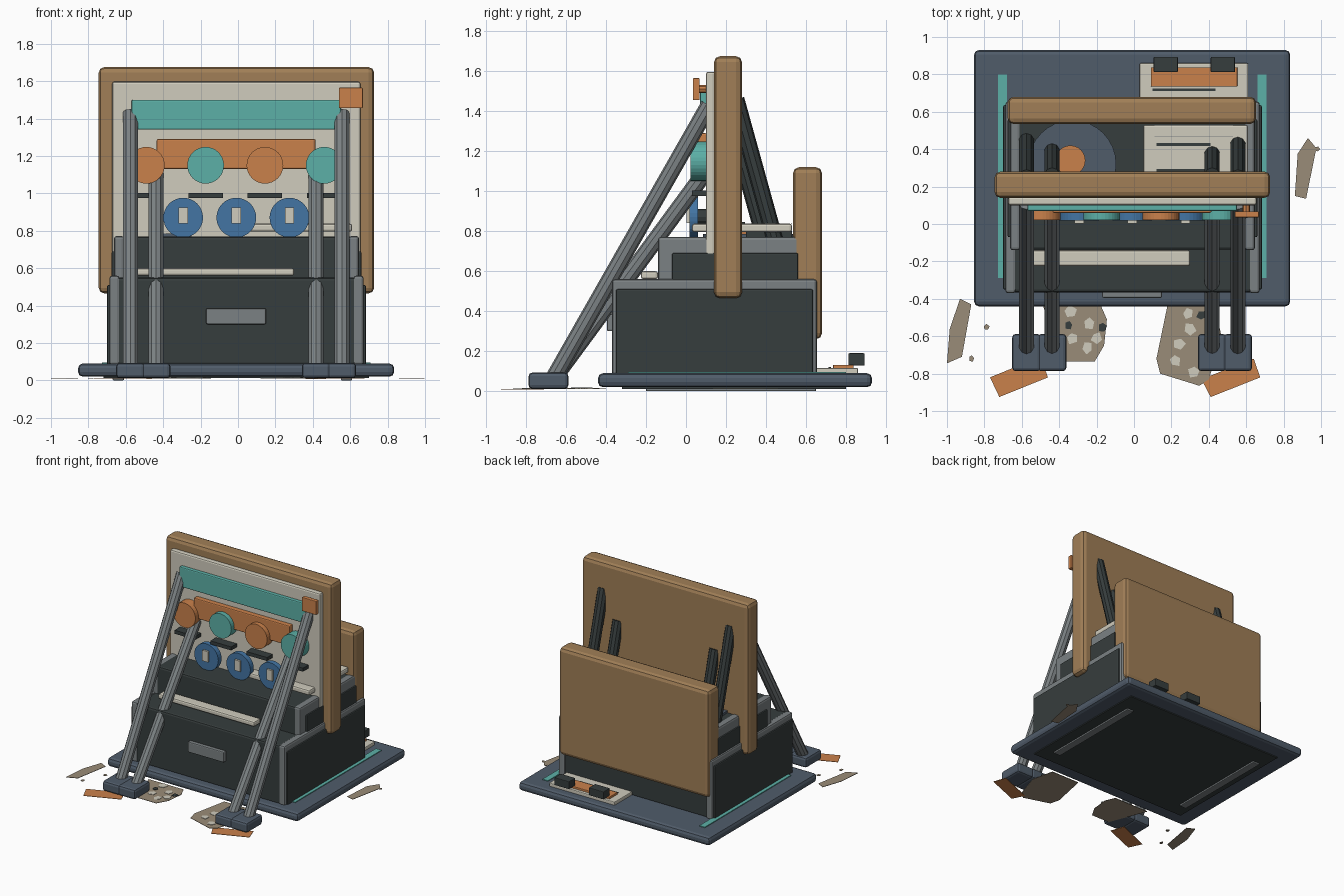
import bpy, bmesh, math, random
from mathutils import Vector

cube = bpy.data.objects.get("Cube")
if cube:
    bpy.data.objects.remove(cube, do_unlink=True)


def material(name, hex_code):
    srgb = [int(hex_code[i:i + 2], 16) / 255 for i in (0, 2, 4)]
    colour = [((c + 0.055) / 1.055) ** 2.4 for c in srgb] + [1]
    m = bpy.data.materials.new(name)
    m.use_nodes = True
    m.diffuse_color = colour
    m.node_tree.nodes["Principled BSDF"].inputs["Base Color"].default_value = colour
    return m


BROWN = material("cardboard brown", "a17f57")
CREAM = material("cream", "d0ccbd")
TEAL = material("teal", "5cb0a7")
ORANGE = material("orange", "ca814b")
BLUE = material("blue", "4375a4")
DARK = material("charcoal", "363d3d")
GREY = material("mid grey", "7b8183")
SLATE = material("slate", "505c6a")
PAPER = material("scrap paper", "9a8c78")


def finish(name, bm, mat, bevel=0.0):
    mesh = bpy.data.meshes.new(name)
    bmesh.ops.recalc_face_normals(bm, faces=bm.faces)
    bm.to_mesh(mesh)
    bm.free()
    mesh.materials.append(mat)
    ob = bpy.data.objects.new(name, mesh)
    bpy.context.collection.objects.link(ob)
    if bevel:
        mod = ob.modifiers.new("Bevel", "BEVEL")
        mod.width, mod.segments = bevel, 2
        mod.limit_method = "ANGLE"
    return ob


def box(name, mat, x, y, z, bevel=0.0):
    """Box from its x, y and z ranges."""
    bm = bmesh.new()
    bmesh.ops.create_cube(bm, size=1)
    for v in bm.verts:
        v.co = [(a + b) / 2 + c * (b - a) for (a, b), c in zip((x, y, z), v.co)]
    return finish(name, bm, mat, bevel)


def rod(name, mat, start, end, radius, sides, bevel=0.0):
    """Cylinder between two points."""
    a, b = Vector(start), Vector(end)
    bm = bmesh.new()
    bmesh.ops.create_cone(bm, cap_ends=True, segments=sides, radius1=radius,
                          radius2=radius, depth=(b - a).length)
    ob = finish(name, bm, mat, bevel)
    ob.location = (a + b) / 2
    ob.rotation_euler = (b - a).to_track_quat("Z", "Y").to_euler()
    return ob


def flat(name, mat, points, z):
    """Thin scrap lying flat."""
    bm = bmesh.new()
    face = bm.faces.new([bm.verts.new((px, py, z)) for px, py in points])
    top = bmesh.ops.extrude_face_region(bm, geom=[face])["geom"]
    for v in top:
        if isinstance(v, bmesh.types.BMVert):
            v.co.z += 0.003
    return finish(name, bm, mat)


# Base
box("base_slab", SLATE, (-0.855, 0.835), (-0.44, 0.93), (0.02, 0.09), 0.025)
box("underside_plate", DARK, (-0.72, 0.70), (-0.32, 0.8), (0.012, 0.03))
for side, x in (("right", -0.64), ("left", 0.58)):
    box(side + "_runner", GREY, (x - 0.03, x + 0.03), (-0.2, 0.65), (0, 0.02), 0.005)
for side, x in (("right", -0.703), ("left", 0.685)):
    box(side + "_base_stripe", TEAL, (x - 0.024, x + 0.024), (-0.29, 0.8), (0.088, 0.096))

# Stepped housing
box("lower_housing", DARK, (-0.65, 0.64), (-0.365, 0.64), (0.08, 0.55), 0.015)
box("upper_housing", DARK, (-0.63, 0.62), (-0.137, 0.57), (0.5, 0.768), 0.015)
for side, s in (("right", -1), ("left", 1)):
    def span(a, b):
        return sorted((s * a - 0.008, s * b - 0.008))
    box(side + "_cheek", GREY, span(0.625, 0.68), (-0.37, 0.655), (0.08, 0.56), 0.015)
    box(side + "_cheek_panel", DARK, span(0.67, 0.692), (-0.35, 0.635), (0.08, 0.51), 0.008)
    box(side + "_upper_cheek", GREY, span(0.6, 0.655), (-0.14, 0.57), (0.5, 0.772), 0.015)
    box(side + "_upper_panel", DARK, span(0.65, 0.667), (-0.07, 0.56), (0.5, 0.69), 0.006)
box("front_handle", GREY, (-0.17, 0.15), (-0.395, -0.36), (0.3, 0.385), 0.008)
box("front_ledge_bar", CREAM, (-0.55, 0.3), (-0.225, -0.14), (0.56, 0.6), 0.012)

# Controls on top of the housing
rod("turntable", SLATE, (-0.33, 0.32, 0.76), (-0.33, 0.32, 0.785), 0.235, 32)
rod("turntable_hub", ORANGE, (-0.34, 0.34, 0.78), (-0.34, 0.34, 0.8), 0.08, 24)
box("top_tray", CREAM, (0.05, 0.61), (0.03, 0.53), (0.795, 0.838), 0.012)
box("tray_support", DARK, (0.1, 0.56), (0.3, 0.53), (0.76, 0.8))
for y in (0.285, 0.425):
    box("tray_slot", DARK, (0.12, 0.41), (y - 0.009, y + 0.009), (0.835, 0.845))
for y in (0.47, 0.53):
    box("tray_line", GREY, (0.11, 0.53), (y - 0.003, y), (0.836, 0.841))

# Upright boards
box("front_board", BROWN, (-0.745, 0.728), (0.14, 0.28), (0.465, 1.675), 0.03)
box("back_board", BROWN, (-0.675, 0.652), (0.535, 0.68), (0.26, 1.12), 0.03)
box("face_plate", CREAM, (-0.673, 0.655), (0.1, 0.145), (0.55, 1.597), 0.012)
box("teal_header", TEAL, (-0.57, 0.55), (0.07, 0.105), (1.34, 1.5), 0.008)
box("orange_header", ORANGE, (-0.435, 0.415), (0.06, 0.105), (1.13, 1.29), 0.008)
box("corner_tag", ORANGE, (0.54, 0.667), (0.035, 0.068), (1.455, 1.565), 0.004)
rod("tag_pin", ORANGE, (0.6, 0.06, 1.51), (0.6, 0.11, 1.51), 0.02, 8)

# Round tokens and dials on the face plate
for i in range(4):
    x = -0.49 + i * 0.317
    rod("token", TEAL if i % 2 else ORANGE, (x, 0.022, 1.15), (x, 0.105, 1.15), 0.098, 32)
    box("label_bar", DARK, (x - 0.092, x + 0.092), (0.03, 0.105), (0.975, 1.003))
for i in range(3):
    x = -0.293 + i * 0.284
    rod("dial", BLUE, (x, 0.018, 0.87), (x, 0.06, 0.87), 0.106, 32)
    rod("dial_axle", DARK, (x, 0.05, 0.87), (x, 0.11, 0.87), 0.04, 12)
    box("dial_mark", CREAM, (x - 0.025, x + 0.025), (0.002, 0.02), (0.84, 0.925))

# Props: long front struts with feet, short rear braces
for side, s in (("right", -1), ("left", 1)):
    for part, x, front_top, rear_low, rear_top in (
            ("outer", 0.565, (0.115, 1.43), (0.46, 0.7), (0.25, 1.46)),
            ("inner", 0.428, (0.1, 1.1), (0.41, 0.7), (0.26, 1.24))):
        px = s * x - 0.01
        rod(f"{side}_{part}_strut", GREY, (px, -0.665, 0.06), (px, *front_top), 0.042, 10)
        rod(f"{side}_{part}_brace", DARK, (px, *rear_low), (px, *rear_top), 0.042, 10)
        box(f"{side}_{part}_foot", SLATE, (px - 0.076, px + 0.076), (-0.787, -0.588),
            (0.012, 0.093), 0.018)

# Rear gadget on the base
box("gadget_board", CREAM, (0.03, 0.61), (0.62, 0.86), (0.085, 0.116), 0.006)
box("gadget_plate", ORANGE, (0.09, 0.553), (0.735, 0.838), (0.11, 0.132), 0.004)
box("gadget_slot", DARK, (0.1, 0.435), (0.712, 0.724), (0.112, 0.12))
for x in (0.17, 0.475):
    box("gadget_block", DARK, (x - 0.065, x + 0.065), (0.812, 0.893), (0.128, 0.19), 0.005)

# Scraps lying around the base
flat("right_sheet", PAPER, [(-0.93, -0.4), (-0.87, -0.43), (-0.92, -0.71),
                            (-1.0, -0.745), (-0.985, -0.56)], 0.01)
flat("left_sheet", PAPER, [(0.93, 0.46), (0.975, 0.405), (0.92, 0.135),
                           (0.86, 0.15), (0.875, 0.375)], 0.01)
flat("right_scuff", PAPER, [(-0.49, -0.43), (-0.18, -0.43), (-0.145, -0.51),
                            (-0.16, -0.65), (-0.21, -0.735), (-0.37, -0.735)], 0.01)
flat("left_scuff", PAPER, [(0.18, -0.43), (0.43, -0.43), (0.47, -0.61), (0.4, -0.83),
                           (0.35, -0.865), (0.14, -0.8), (0.12, -0.72)], 0.01)
flat("right_card", ORANGE, [(-0.77, -0.82), (-0.5, -0.71), (-0.46, -0.82), (-0.72, -0.925)], 0.006)
flat("left_card", ORANGE, [(0.36, -0.83), (0.64, -0.72), (0.675, -0.82), (0.41, -0.925)], 0.006)

random.seed(4)


def chips(name, mat, centres, radius, z):
    for cx, cy in centres:
        turn = random.random() * math.tau
        flat(name, mat, [(cx + radius * random.uniform(0.7, 1.1) * math.cos(turn + k * math.tau / 5),
                          cy + radius * random.uniform(0.7, 1.1) * math.sin(turn + k * math.tau / 5))
                         for k in range(5)], z)


chips("cream_chip", CREAM, [(-0.24, -0.53), (-0.33, -0.61), (-0.25, -0.66), (-0.34, -0.47),
                            (-0.2, -0.61), (0.24, -0.64), (0.22, -0.73), (0.3, -0.56),
                            (0.29, -0.48), (0.38, -0.64), (0.32, -0.79)], 0.036, 0.013)
chips("dark_chip", DARK, [(-0.35, -0.54), (-0.17, -0.55), (0.36, -0.49), (0.43, -0.53)], 0.028, 0.016)
chips("paper_chip", PAPER, [(-0.79, -0.55), (-0.87, -0.72), (0.98, 0.4)], 0.017, 0.01)
